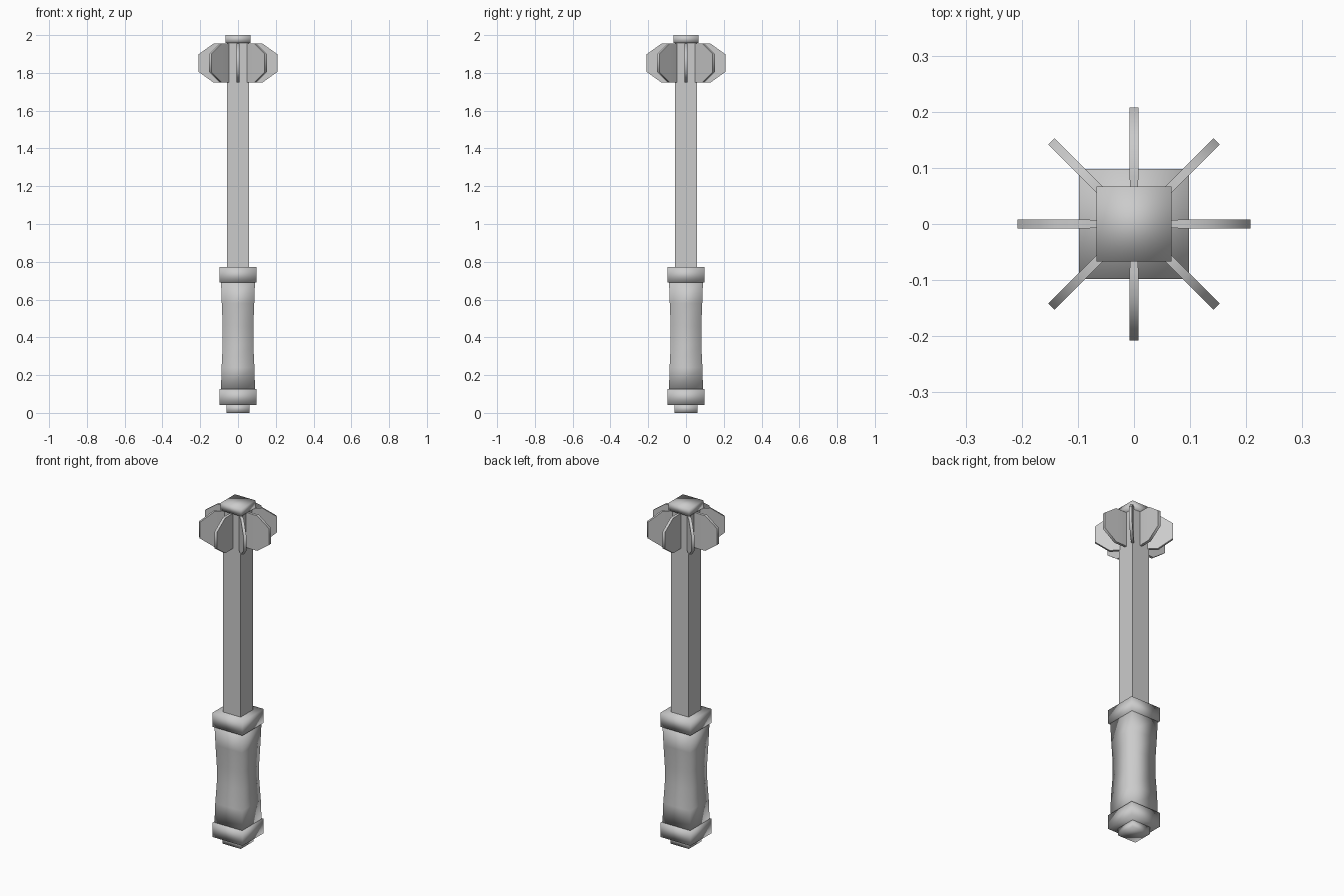
import bpy, bmesh, math
from mathutils import Matrix, Vector

cube = bpy.data.objects.get("Cube")
if cube:
    bpy.data.objects.remove(cube, do_unlink=True)

steel = bpy.data.materials.new("plain grey")
steel.use_nodes = True
GREY = (0.6, 0.6, 0.6, 1)
steel.diffuse_color = GREY
steel.node_tree.nodes["Principled BSDF"].inputs["Base Color"].default_value = GREY


def finish(name, bm, smooth_angle):
    bmesh.ops.recalc_face_normals(bm, faces=bm.faces)
    mesh = bpy.data.meshes.new(name)
    bm.to_mesh(mesh)
    bm.free()
    mesh.materials.append(steel)
    obj = bpy.data.objects.new(name, mesh)
    bpy.context.collection.objects.link(obj)
    bpy.ops.object.select_all(action='DESELECT')
    obj.select_set(True)
    bpy.context.view_layer.objects.active = obj
    if smooth_angle:
        bpy.ops.object.shade_smooth_by_angle(angle=math.radians(smooth_angle))
    return obj


def square_column(name, profile, smooth_angle=0):
    """Square section lofted through (half width, height) pairs."""
    bm = bmesh.new()
    rings = [[bm.verts.new((sx * h, sy * h, z))
              for sx, sy in ((-1, -1), (1, -1), (1, 1), (-1, 1))]
             for h, z in profile]
    for low, high in zip(rings, rings[1:]):
        for i in range(4):
            j = (i + 1) % 4
            bm.faces.new((low[i], low[j], high[j], high[i]))
    bm.faces.new(rings[0][::-1])
    bm.faces.new(rings[-1])
    return finish(name, bm, smooth_angle)


# Handle: soft shaded pommel, collars and waisted grip
square_column("pommel", [(0.06, 0), (0.06, 0.045)], 180)
square_column("lower_collar", [(0.098, 0.043), (0.098, 0.127)], 180)
square_column("grip", [(0.09, 0.12), (0.087, 0.24), (0.081, 0.36),
                       (0.081, 0.46), (0.086, 0.58), (0.09, 0.7)], 180)
square_column("upper_collar", [(0.098, 0.69), (0.098, 0.772)], 180)

# Crisp shaft and soft shaded cap
square_column("shaft", [(0.057, 0.75), (0.057, 1.96)])
square_column("cap", [(0.067, 1.957), (0.067, 2.0)], 180)

# Eight flanges: chamfered plates, thinner where they meet the shaft
MID, HALF, TIP = 1.852, 0.103, 0.047
SECTIONS = [(0.04, HALF, 0.005), (0.085, HALF, 0.008),
            (0.13, HALF, 0.008), (0.208, TIP, 0.008)]
for n in range(8):
    bm = bmesh.new()
    turn = Matrix.Rotation(n * math.pi / 4, 3, 'Z')
    rings = [[bm.verts.new(turn @ Vector((r, sy * t, MID + sz * h)))
              for sy, sz in ((-1, -1), (1, -1), (1, 1), (-1, 1))]
             for r, h, t in SECTIONS]
    for inner, outer in zip(rings, rings[1:]):
        for i in range(4):
            j = (i + 1) % 4
            bm.faces.new((inner[i], inner[j], outer[j], outer[i]))
    bm.faces.new(rings[0])
    bm.faces.new(rings[-1])
    finish(f"flange_{n + 1}", bm, 60)
